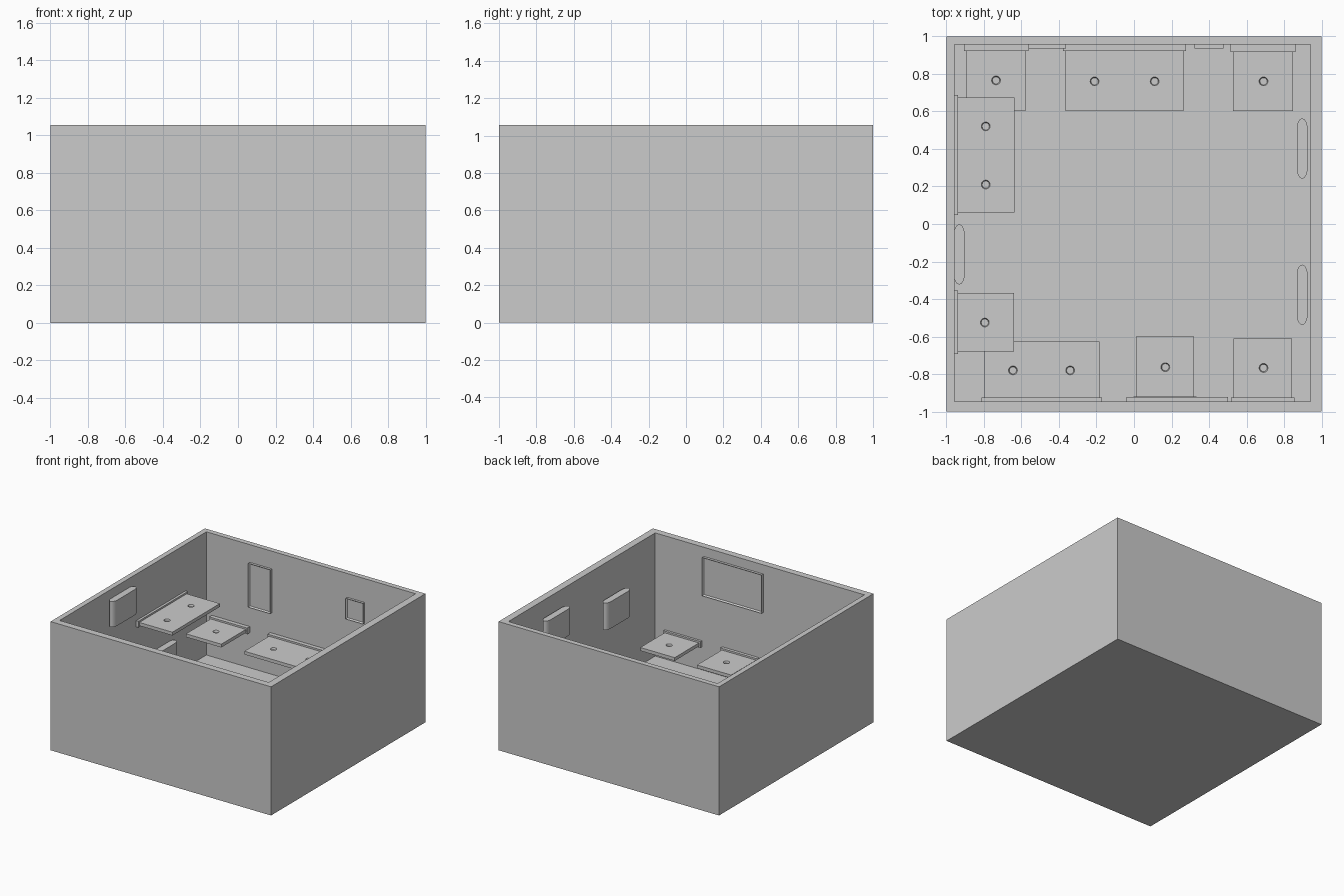
import bpy, bmesh
from math import pi, cos, sin
from mathutils import Matrix, Vector

if "Cube" in bpy.data.objects:
    bpy.data.objects.remove(bpy.data.objects["Cube"])


def finish(bm, name):
    bmesh.ops.recalc_face_normals(bm, faces=bm.faces[:])
    me = bpy.data.meshes.new(name)
    bm.to_mesh(me)
    bm.free()
    ob = bpy.data.objects.new(name, me)
    bpy.context.collection.objects.link(ob)
    return ob


def add_box(bm, x0, x1, y0, y1, z0, z1):
    m = Matrix.Translation(((x0 + x1) / 2, (y0 + y1) / 2, (z0 + z1) / 2))
    m = m @ Matrix.Diagonal((x1 - x0, y1 - y0, z1 - z0, 1))
    return bmesh.ops.create_cube(bm, size=1, matrix=m)["verts"]


def box(name, *dims):
    bm = bmesh.new()
    add_box(bm, *dims)
    return finish(bm, name)


def cut(ob, cutter):
    mod = ob.modifiers.new("cut", 'BOOLEAN')
    mod.operation = 'DIFFERENCE'
    mod.solver = 'EXACT'
    mod.object = cutter
    dg = bpy.context.evaluated_depsgraph_get()
    me = bpy.data.meshes.new_from_object(ob.evaluated_get(dg))
    ob.modifiers.clear()
    ob.data = me
    bpy.data.objects.remove(cutter)


# Open-topped room: outer block with the top face inset and sunk to the floor
IN_L, IN_R, IN_F, IN_B, FLOOR = -0.957, 0.941, -0.945, 0.957, 0.045
room = box("room_shell", -1, 1, -1, 1, 0, 1.055)
cut(room, box("room_cutter", IN_L, IN_R, IN_F, IN_B, FLOOR, 1.2))


# Wall shelf: slab with conical dimples, plus a slightly wider rail on the wall
def shelf(name, x0, x1, y0, y1, top, wall, holes, rail):
    slab = box(name, x0, x1, y0, y1, top - 0.027, top)
    bm = bmesh.new()
    for hx, hy in holes:
        bmesh.ops.create_cone(bm, cap_ends=True, segments=24, radius1=0.019,
                              radius2=0.028, depth=0.03,
                              matrix=Matrix.Translation((hx, hy, top)))
    cut(slab, finish(bm, "dimple_cutter"))
    e, lo, hi = 0.012, top - 0.037, top + 0.014
    if wall == 'left':
        box(name + "_rail", x0, x0 + rail, y0 - e, y1 + e, lo, hi)
    elif wall == 'back':
        box(name + "_rail", x0 - e, x1 + e, y1 - rail, y1, lo, hi)
    else:
        box(name + "_rail", x0 - e, x1 + e, y0, y0 + rail, lo, hi)


shelf("back_shelf_left", -0.895, -0.575, 0.605, IN_B, 0.37, 'back',
      [(-0.735, 0.765)], 0.034)
shelf("back_shelf_double", -0.365, 0.265, 0.603, IN_B, 0.37, 'back',
      [(-0.21, 0.76), (0.11, 0.76)], 0.034)
shelf("back_shelf_right", 0.527, 0.848, 0.603, IN_B, 0.37, 'back',
      [(0.69, 0.76)], 0.04)
shelf("left_shelf_double", IN_L, -0.637, 0.06, 0.675, 0.66, 'left',
      [(-0.79, 0.52), (-0.79, 0.21)], 0.02)
shelf("left_shelf_single", IN_L, -0.64, -0.68, -0.367, 0.66, 'left',
      [(-0.795, -0.525)], 0.02)
shelf("front_shelf_double", -0.80, -0.183, IN_F, -0.627, 0.27, 'front',
      [(-0.645, -0.78), (-0.34, -0.78)], 0.02)
shelf("front_shelf_middle", 0.01, 0.32, IN_F, -0.60, 0.27, 'front',
      [(0.167, -0.763)], 0.025)
shelf("front_shelf_right", 0.53, 0.842, IN_F, -0.61, 0.27, 'front',
      [(0.69, -0.767)], 0.02)


# Picture: raised frame around a recessed panel
def picture(name, x0, x1, y0, y1, z0, z1, facing):
    b = 0.012
    bm = bmesh.new()
    add_box(bm, x0, x1, y0, y1, z0, z1)
    bm.faces.ensure_lookup_table()
    bm.normal_update()
    f = [f for f in bm.faces if f.normal.y * facing > 0.9]
    bmesh.ops.inset_region(bm, faces=f, thickness=b)
    bmesh.ops.translate(bm, verts=f[0].verts[:],
                        vec=Vector((0, -facing * (y1 - y0) * 0.6, 0)))
    finish(bm, name)


picture("tall_picture", -0.563, -0.363, 0.936, IN_B, 0.55, 0.91, -1)
picture("small_picture", 0.322, 0.478, 0.936, IN_B, 0.69, 0.86, -1)
picture("wide_picture", -0.04, 0.50, IN_F, -0.923, 0.665, 0.98, 1)


# Wall panel: upright prism with a rounded-end footprint
def panel(name, cx, cy, z0, z1, half=0.16, r=0.028, n=12):
    bm = bmesh.new()
    s = half - 1.8 * r
    pts = [(cx + r * cos(pi * i / n), cy + s + 1.8 * r * sin(pi * i / n)) for i in range(n + 1)]
    pts += [(cx - r * cos(pi * i / n), cy - s - 1.8 * r * sin(pi * i / n)) for i in range(n + 1)]
    face = bm.faces.new([bm.verts.new((x, y, z0)) for x, y in pts])
    ext = bmesh.ops.extrude_face_region(bm, geom=[face])["geom"]
    bmesh.ops.translate(bm, vec=(0, 0, z1 - z0),
                        verts=[v for v in ext if isinstance(v, bmesh.types.BMVert)])
    if not face.is_valid or len(bm.faces) == len(pts) + 1:
        bm.faces.new([v for v in bm.verts if abs(v.co.z - z0) < 1e-6])
    ob = finish(bm, name)
    bpy.ops.object.select_all(action='DESELECT')
    ob.select_set(True)
    bpy.context.view_layer.objects.active = ob
    bpy.ops.object.shade_smooth_by_angle()


panel("left_panel_upper", -0.931, -0.162, 0.77, 0.98)
panel("left_panel_lower", -0.931, 0.36, 0.13, 0.34)
panel("right_panel_back", 0.896, 0.402, 0.70, 0.92)
panel("right_panel_front", 0.896, -0.377, 0.55, 0.77)
